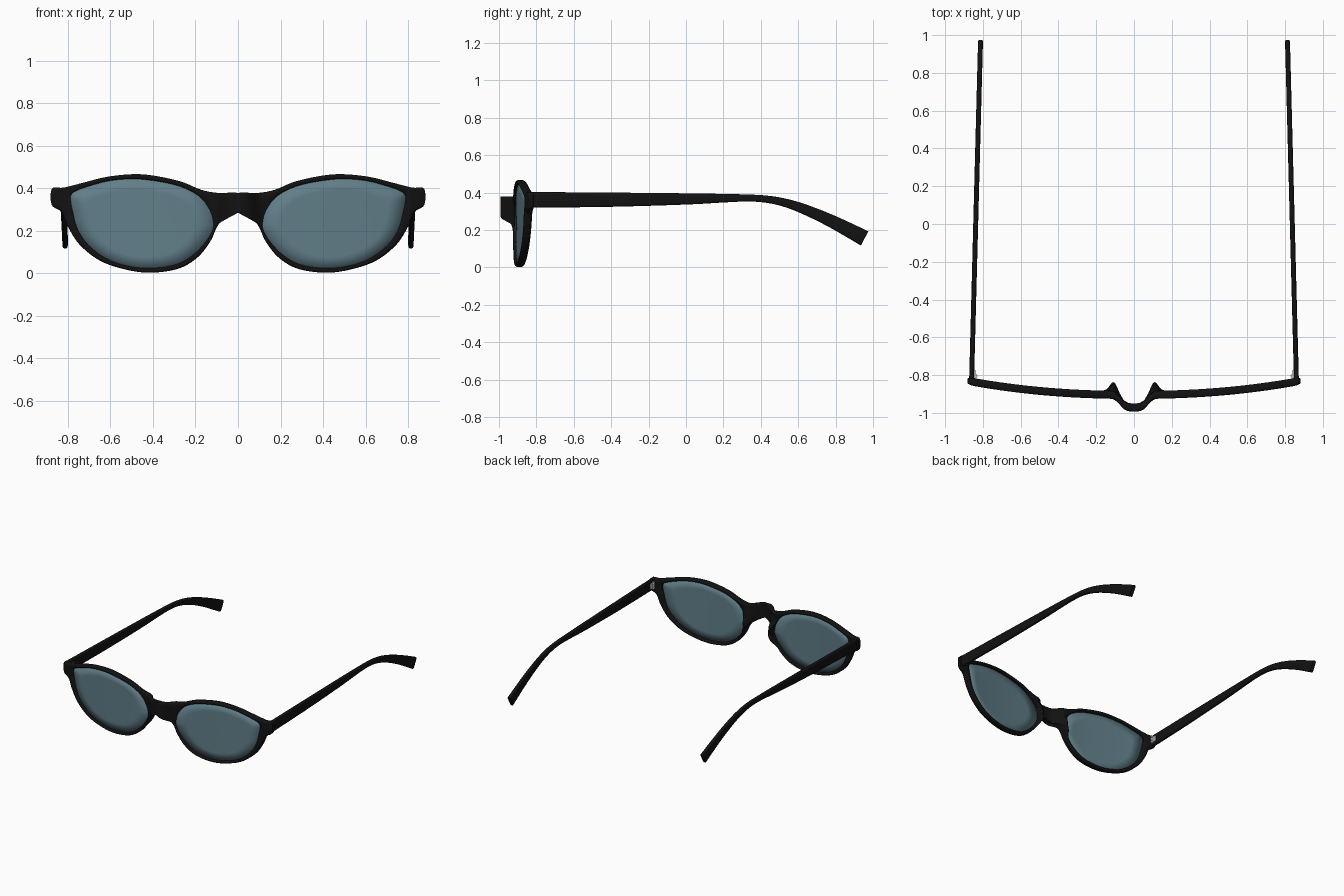
import bpy, bmesh, math
from mathutils import Vector

if "Cube" in bpy.data.objects:
    bpy.data.objects.remove(bpy.data.objects["Cube"])


def material(name, rgb):
    m = bpy.data.materials.new(name)
    m.diffuse_color = (*rgb, 1)
    m.use_nodes = True
    m.node_tree.nodes["Principled BSDF"].inputs["Base Color"].default_value = m.diffuse_color
    return m


BLACK = material("black_plastic", (0.006, 0.006, 0.006))
TINT = material("tinted_lens", (0.12, 0.21, 0.25))


def spline(pts, n, closed):
    """Catmull-Rom samples through points of any dimension."""
    out, c = [], len(pts)
    for i in range(c if closed else c - 1):
        ids = [i - 1, i, i + 1, i + 2]
        ids = [k % c if closed else max(0, min(c - 1, k)) for k in ids]
        a, b, d, e = (Vector(pts[k]) for k in ids)
        for s in range(n):
            t = s / n
            out.append(0.5 * (2 * b + (d - a) * t + (2 * a - 5 * b + 4 * d - e) * t * t
                              + (3 * b - a - 3 * d + e) * t ** 3))
    if not closed:
        out.append(Vector(pts[-1]))
    return out


def finish(name, bm, mat, angle=40):
    bmesh.ops.recalc_face_normals(bm, faces=bm.faces)
    me = bpy.data.meshes.new(name)
    bm.to_mesh(me)
    bm.free()
    ob = bpy.data.objects.new(name, me)
    bpy.context.collection.objects.link(ob)
    if mat:
        me.materials.append(mat)
    bpy.ops.object.select_all(action='DESELECT')
    ob.select_set(True)
    bpy.context.view_layer.objects.active = ob
    bpy.ops.object.shade_smooth_by_angle(angle=math.radians(angle))
    mod = ob.modifiers.new("mirror", 'MIRROR')
    mod.use_axis[0] = True
    mod.merge_threshold = 0.0005
    return ob


def bridge_loops(bm, loops, wrap):
    """Quads between successive closed loops of vertices."""
    n = len(loops[0])
    for k in range(len(loops) if wrap else len(loops) - 1):
        a, b = loops[k], loops[(k + 1) % len(loops)]
        for i in range(n):
            j = (i + 1) % n
            bm.faces.new((a[i], a[j], b[j], b[i]))


# Half outline: outer x, z and the matching lens-opening x, z
PAIRS = [
    (0, .285, .115, .228), (0, .33, .122, .27), (0, .377, .14, .31), (.09, .378, .17, .35),
    (.17, .392, .215, .383), (.27, .432, .29, .414), (.40, .46, .40, .436), (.50, .466, .50, .444),
    (.62, .453, .61, .434), (.74, .423, .71, .407), (.82, .403, .765, .386), (.875, .398, .786, .365),
    (.876, .322, .785, .33), (.83, .288, .778, .295), (.80, .22, .755, .21), (.745, .135, .705, .135),
    (.65, .06, .62, .07), (.53, .018, .52, .035), (.41, .003, .41, .024), (.28, .022, .29, .042),
    (.19, .075, .207, .09), (.13, .15, .15, .15), (.10, .215, .125, .19), (.06, .268, .117, .21)]
RIM = spline(PAIRS, 5, True)


def wrap_y(x):
    return -.905 + .073 * (abs(x) / .875) ** 2.2


# Front frame: rounded rim, forward-arched bridge and nose pads
def frame_loop(bm, t, side):
    loop = []
    for ox, oz, ix, iz in RIM:
        ox = max(ox, 0)
        x, z = ix + (ox - ix) * t, iz + (oz - iz) * t
        edge = abs(2 * t - 1) ** 4
        if t > .5:
            edge *= min(1, ox / .06)
        y = wrap_y(x) - .066 * math.exp(-(x / .08) ** 4) + side * .021 * (1 - .4 * edge)
        if side > 0:
            y += .048 * math.exp(-((x - .107) / .03) ** 2) * math.exp(-((z - .21) / .1) ** 4)
        loop.append(bm.verts.new((x, y, z)))
    return loop


bm = bmesh.new()
T = [0, .06, .2, .4, .6, .8, .94, 1]
bridge_loops(bm, [frame_loop(bm, t, -1) for t in T] + [frame_loop(bm, t, 1) for t in T[::-1]], True)
seam = [f for f in bm.faces if all(v.co.x < 1e-4 for v in f.verts)]
bmesh.ops.delete(bm, geom=seam, context='FACES')
finish("front_frame", bm, BLACK, 50)

# Lenses: concentric loops following the wrap of the frame
bm = bmesh.new()
CX, CZ = .46, .235
loops = []
for s in (1, .75, .5, .25):
    loop = []
    for _, _, ix, iz in RIM:
        x, z = CX + (ix - CX) * s, CZ + (iz - CZ) * s
        loop.append(bm.verts.new((x, wrap_y(x) - .003, z)))
    loops.append(loop)
bridge_loops(bm, loops, False)
bm.faces.new(loops[-1])
lens = finish("lens", bm, TINT)
sol = lens.modifiers.new("thickness", 'SOLIDIFY')
sol.thickness = .008
sol.offset = 0

# Temple arms: rounded section swept along y, z with half height
PATH = [(-.835, .361, .042), (-.4, .362, .038), (0, .366, .030), (.2, .370, .023), (.32, .371, .019),
        (.42, .366, .019), (.52, .348, .022), (.63, .312, .027), (.78, .246, .034), (.955, .155, .043)]
path = spline(PATH, 5, False)
bm = bmesh.new()
loops = []
for i, p in enumerate(path):
    a, b = path[max(i - 1, 0)], path[min(i + 1, len(path) - 1)]
    d = Vector((b[0] - a[0], b[1] - a[1])).normalized()
    cx = .860 - .047 * (p[0] + .835) / 1.79
    loop = []
    for k in range(16):
        c, s = math.cos(math.tau * k / 16), math.sin(math.tau * k / 16)
        u = .013 * math.copysign(abs(c) ** .5, c)
        v = p[2] * math.copysign(abs(s) ** .5, s)
        loop.append(bm.verts.new((cx + u, p[0] - d.y * v, p[1] + d.x * v)))
    loops.append(loop)
bridge_loops(bm, loops, False)
bm.faces.new(loops[0])
bm.faces.new(loops[-1])
finish("temple_arm", bm, BLACK, 50)

# Hinges: leaf plate with stacked barrels
bm = bmesh.new()
leaf = bmesh.ops.create_cube(bm, size=1)["verts"]
bmesh.ops.scale(bm, vec=(.012, .05, .04), verts=leaf)
bmesh.ops.translate(bm, vec=(.845, -.797, .36), verts=leaf)
for z in (.342, .36, .378):
    barrel = bmesh.ops.create_cone(bm, cap_ends=True, segments=12, radius1=.01, radius2=.01, depth=.014)["verts"]
    bmesh.ops.translate(bm, vec=(.839, -.805, z), verts=barrel)
finish("hinge", bm, None)
